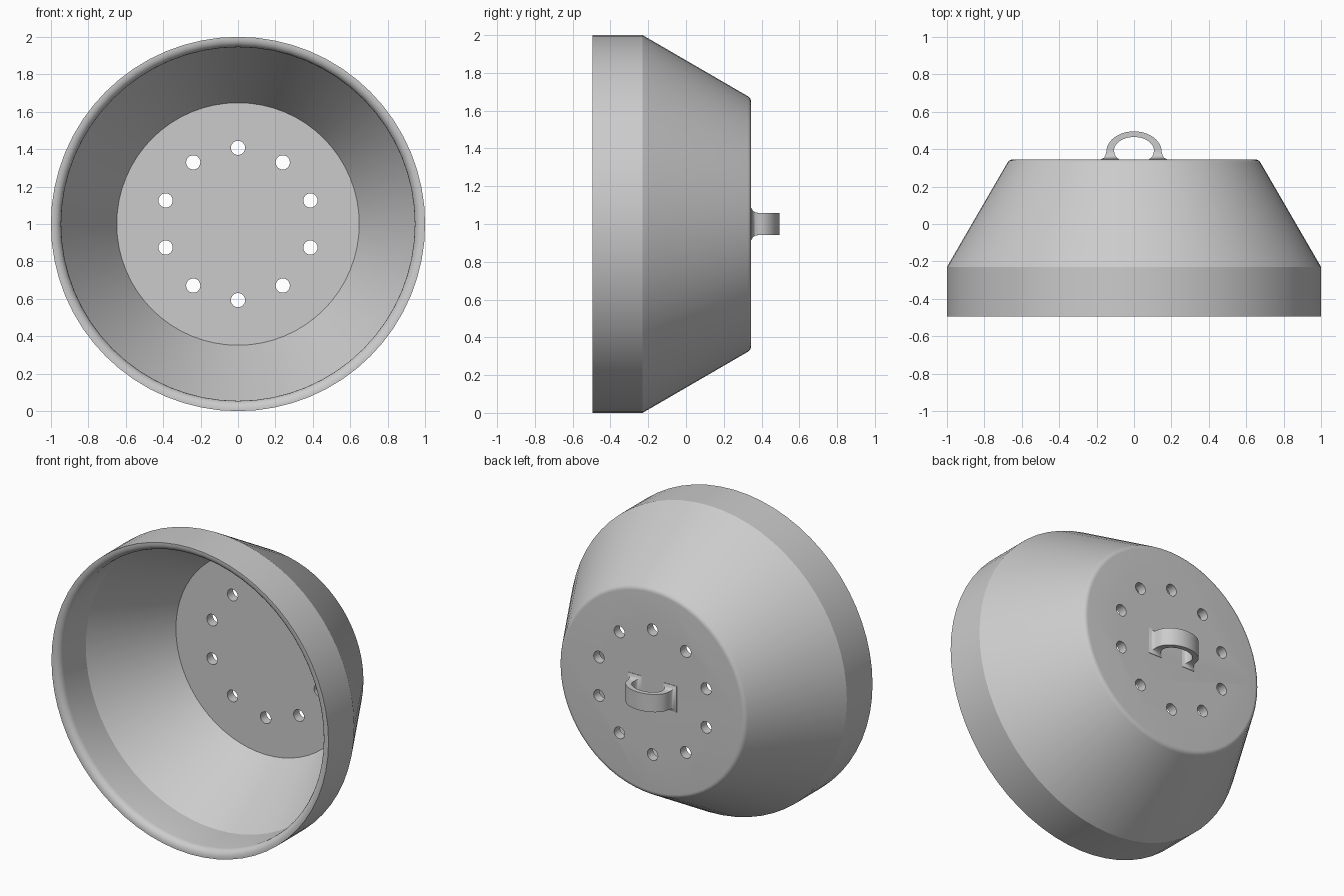
import bpy, bmesh
from math import sin, cos, pi, radians
from mathutils import Matrix

if "Cube" in bpy.data.objects:
    bpy.data.objects.remove(bpy.data.objects["Cube"], do_unlink=True)

SEGMENTS = 64
CENTRE_Z = 1.0

grey = bpy.data.materials.new("plain grey")
grey.use_nodes = True
grey.diffuse_color = (0.6, 0.6, 0.6, 1)
grey.node_tree.nodes["Principled BSDF"].inputs["Base Color"].default_value = (0.6, 0.6, 0.6, 1)


def make_object(name, bm):
    bmesh.ops.recalc_face_normals(bm, faces=bm.faces)
    mesh = bpy.data.meshes.new(name)
    bm.to_mesh(mesh)
    bm.free()
    mesh.materials.append(grey)
    obj = bpy.data.objects.new(name, mesh)
    bpy.context.collection.objects.link(obj)
    return obj


def smooth(obj, angle):
    bpy.ops.object.select_all(action='DESELECT')
    obj.select_set(True)
    bpy.context.view_layer.objects.active = obj
    bpy.ops.object.shade_smooth_by_angle(angle=radians(angle))


def skin(bm, loops):
    # Bridge successive loops and close both ends
    rings = [[bm.verts.new(p) for p in loop] for loop in loops]
    n = len(rings[0])
    for a, b in zip(rings, rings[1:]):
        for i in range(n):
            j = (i + 1) % n
            bm.faces.new((a[i], a[j], b[j], b[i]))
    bm.faces.new(rings[0])
    bm.faces.new(rings[-1])


def arc(cr, cy, radius, start, end, steps=5):
    return [(cr + radius * cos(radians(start + (end - start) * i / steps)),
             cy + radius * sin(radians(start + (end - start) * i / steps)))
            for i in range(steps + 1)]


# Flared bowl: (radius, y) from the inner floor, over the rim, to the back
profile = [(0.648, 0.285), (0.945, -0.22)]
profile += arc(0.99, -0.45, 0.045, 180, 270)
profile += [(1.0, -0.495), (1.0, -0.23)]
profile += arc(0.646, 0.31, 0.035, 30, 90)
loops = [[(r * cos(2 * pi * i / SEGMENTS), y, CENTRE_Z + r * sin(2 * pi * i / SEGMENTS))
          for i in range(SEGMENTS)] for r, y in profile]
bm = bmesh.new()
skin(bm, loops)
bowl = make_object("bowl", bm)

# Ring of drain holes through the floor
bm = bmesh.new()
for k in range(10):
    a = pi / 2 + k * pi / 5
    place = Matrix.Translation((0.407 * cos(a), 0.31, CENTRE_Z + 0.407 * sin(a)))
    bmesh.ops.create_cone(bm, cap_ends=True, segments=24, radius1=0.038, radius2=0.038,
                          depth=0.3, matrix=place @ Matrix.Rotation(pi / 2, 4, 'X'))
cutter = make_object("hole_cutter", bm)
cutter.hide_render = True
cut = bowl.modifiers.new("drain holes", 'BOOLEAN')
cut.object = cutter
cut.operation = 'DIFFERENCE'
cut.solver = 'EXACT'
bpy.context.view_layer.objects.active = bowl
bpy.ops.object.modifier_apply(modifier=cut.name)
bpy.data.objects.remove(cutter, do_unlink=True)
smooth(bowl, 30)

# Hanging loop: stations of (outer x, outer y, inner x, inner y, half height)
foot = [(0.178, 0.335, 0.078, 0.335, 0.088), (0.175, 0.347, 0.08, 0.347, 0.085),
        (0.16, 0.354, 0.092, 0.354, 0.07), (0.153, 0.366, 0.102, 0.368, 0.061)]
arch = []
for i in range(25):
    a = pi * i / 24
    arch.append((0.148 * cos(a), 0.385 + 0.11 * sin(a),
                 0.107 * cos(a), 0.391 + 0.074 * sin(a), 0.058))
mirrored = [(-ox, oy, -ix, iy, h) for ox, oy, ix, iy, h in reversed(foot)]
bm = bmesh.new()
skin(bm, [[(ox, oy, CENTRE_Z - h), (ox, oy, CENTRE_Z + h),
           (ix, iy, CENTRE_Z + h), (ix, iy, CENTRE_Z - h)]
          for ox, oy, ix, iy, h in foot + arch + mirrored])
smooth(make_object("hanging_loop", bm), 40)
